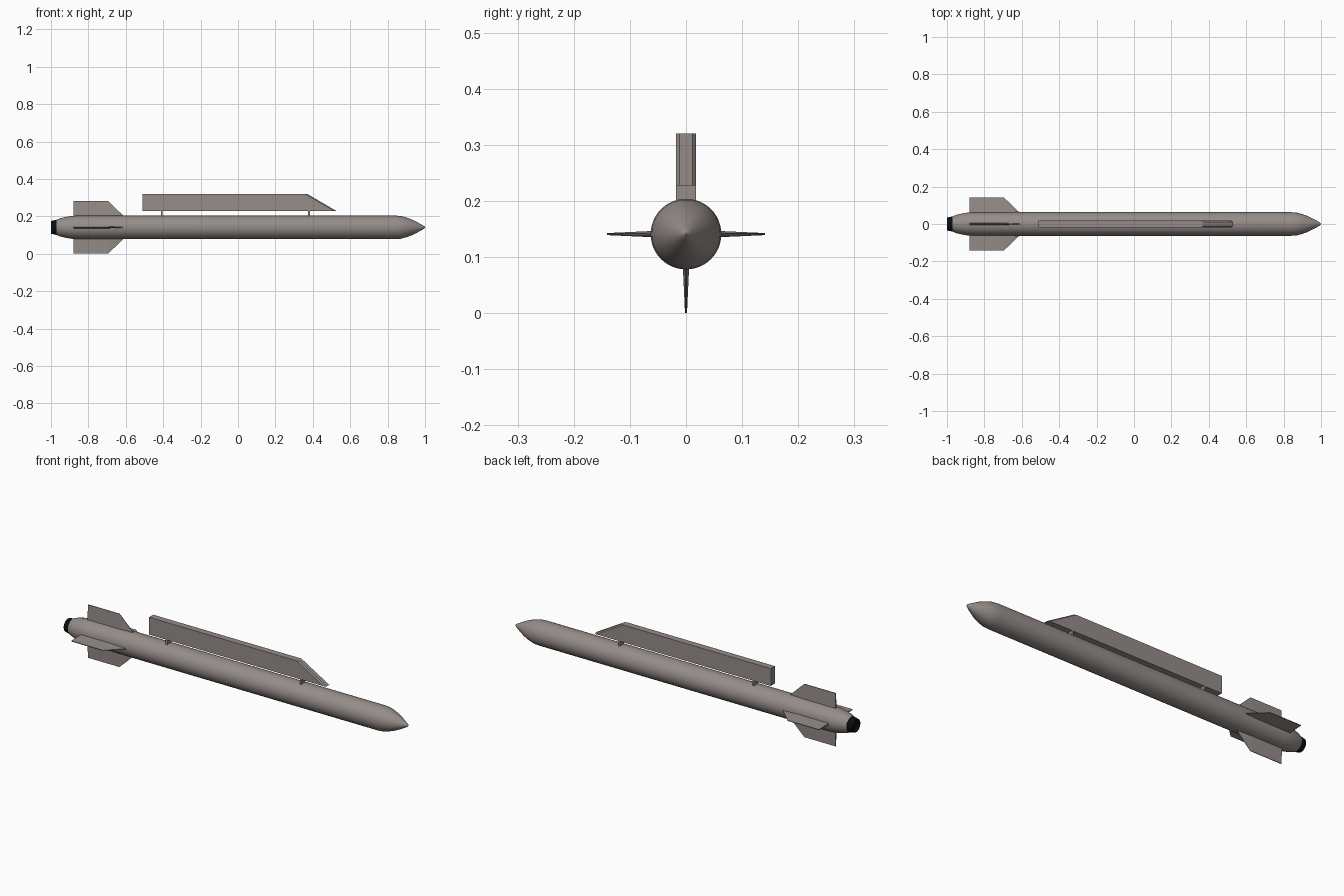
import bpy, bmesh, math
from mathutils import Matrix

if "Cube" in bpy.data.objects:
    bpy.data.objects.remove(bpy.data.objects["Cube"])

AXIS_Z = 0.141


def material(name, rgb):
    m = bpy.data.materials.new(name)
    m.diffuse_color = (*rgb, 1)
    m.use_nodes = True
    m.node_tree.nodes["Principled BSDF"].inputs["Base Color"].default_value = m.diffuse_color
    return m


GREY = material("warm grey", (0.30, 0.265, 0.25))
BLACK = material("black", (0.004, 0.004, 0.004))


def finish(name, bm, mat, smooth=False):
    bmesh.ops.recalc_face_normals(bm, faces=bm.faces)
    me = bpy.data.meshes.new(name)
    bm.to_mesh(me)
    bm.free()
    me.materials.append(mat)
    ob = bpy.data.objects.new(name, me)
    bpy.context.collection.objects.link(ob)
    if smooth:
        bpy.ops.object.select_all(action='DESELECT')
        ob.select_set(True)
        bpy.context.view_layer.objects.active = ob
        bpy.ops.object.shade_smooth_by_angle(angle=math.radians(30))
    return ob


def lathe(name, profile, mat, n=48):
    """Revolve (x, radius) points around the body axis, capping both ends."""
    bm = bmesh.new()
    rings = []
    for x, r in profile:
        rings.append([bm.verts.new((x, r * math.cos(2 * math.pi * i / n),
                                    AXIS_Z + r * math.sin(2 * math.pi * i / n)))
                      for i in range(n)])
    for a, b in zip(rings, rings[1:]):
        for i in range(n):
            j = (i + 1) % n
            bm.faces.new((a[i], a[j], b[j], b[i]))
    bm.faces.new(rings[0])
    bm.faces.new(rings[-1])
    return finish(name, bm, mat, True)


def slab(name, outline, half_width, mat):
    """Extrude an (x, z) outline symmetrically across y."""
    bm = bmesh.new()
    f = bm.faces.new([bm.verts.new((x, -half_width, z)) for x, z in outline])
    ext = bmesh.ops.extrude_face_region(bm, geom=[f])["geom"]
    bmesh.ops.translate(bm, vec=(0, 2 * half_width, 0),
                        verts=[v for v in ext if isinstance(v, bmesh.types.BMVert)])
    return finish(name, bm, mat)


# Body with tapered tail and ogive nose
lathe("body", [(-0.97, 0.041), (-0.95, 0.049), (-0.92, 0.056), (-0.89, 0.061),
               (-0.86, 0.063), (0.84, 0.063), (0.87, 0.061), (0.90, 0.053),
               (0.93, 0.042), (0.96, 0.027), (0.985, 0.013), (0.996, 0.006),
               (1.0, 0.002)], GREY)

# Exhaust nozzle with a shallow recess
lathe("nozzle", [(-0.968, 0.041), (-1.0, 0.034), (-1.0, 0.029), (-0.988, 0.026)], BLACK)

# Four tail fins: thin at the tip and the leading edge
ROOT = [(-0.88, 0.006), (-0.70, 0.006), (-0.60, 0.0015)]
TIP = [(-0.88, 0.0018), (-0.70, 0.0018), (-0.695, 0.001)]
for k, side in enumerate(("top", "left", "bottom", "right")):
    bm = bmesh.new()
    loops = []
    for pts, r in ((ROOT, 0.05), (TIP, 0.141)):
        ring = [(x, t) for x, t in pts] + [(x, -t) for x, t in reversed(pts)]
        loops.append([bm.verts.new((x, t, r)) for x, t in ring])
    a, b = loops
    for i in range(6):
        j = (i + 1) % 6
        bm.faces.new((a[i], a[j], b[j], b[i]))
    bm.faces.new(a)
    bm.faces.new(b)
    bm.transform(Matrix.Translation((0, 0, AXIS_Z)) @ Matrix.Rotation(k * math.pi / 2, 4, 'X'))
    finish(side + "_fin", bm, GREY)

# Launch rail with a sloped front whose edges are chamfered
rail = slab("launch_rail", [(-0.51, 0.228), (0.528, 0.228), (0.37, 0.32), (-0.51, 0.32)],
            0.0175, GREY)
bm = bmesh.new()
bm.from_mesh(rail.data)
slope = [e for e in bm.edges if min(v.co.x for v in e.verts) > 0.3
         and abs(e.verts[0].co.z - e.verts[1].co.z) > 0.05]
bmesh.ops.bevel(bm, geom=slope, offset=0.006, segments=1, affect='EDGES')
bm.to_mesh(rail.data)
bm.free()

# Hanger lugs between rail and body
for name, x in (("rear_lug", -0.408), ("front_lug", 0.38)):
    slab(name, [(x - 0.005, 0.195), (x + 0.005, 0.195),
                (x + 0.005, 0.23), (x - 0.005, 0.23)], 0.0175, GREY)
